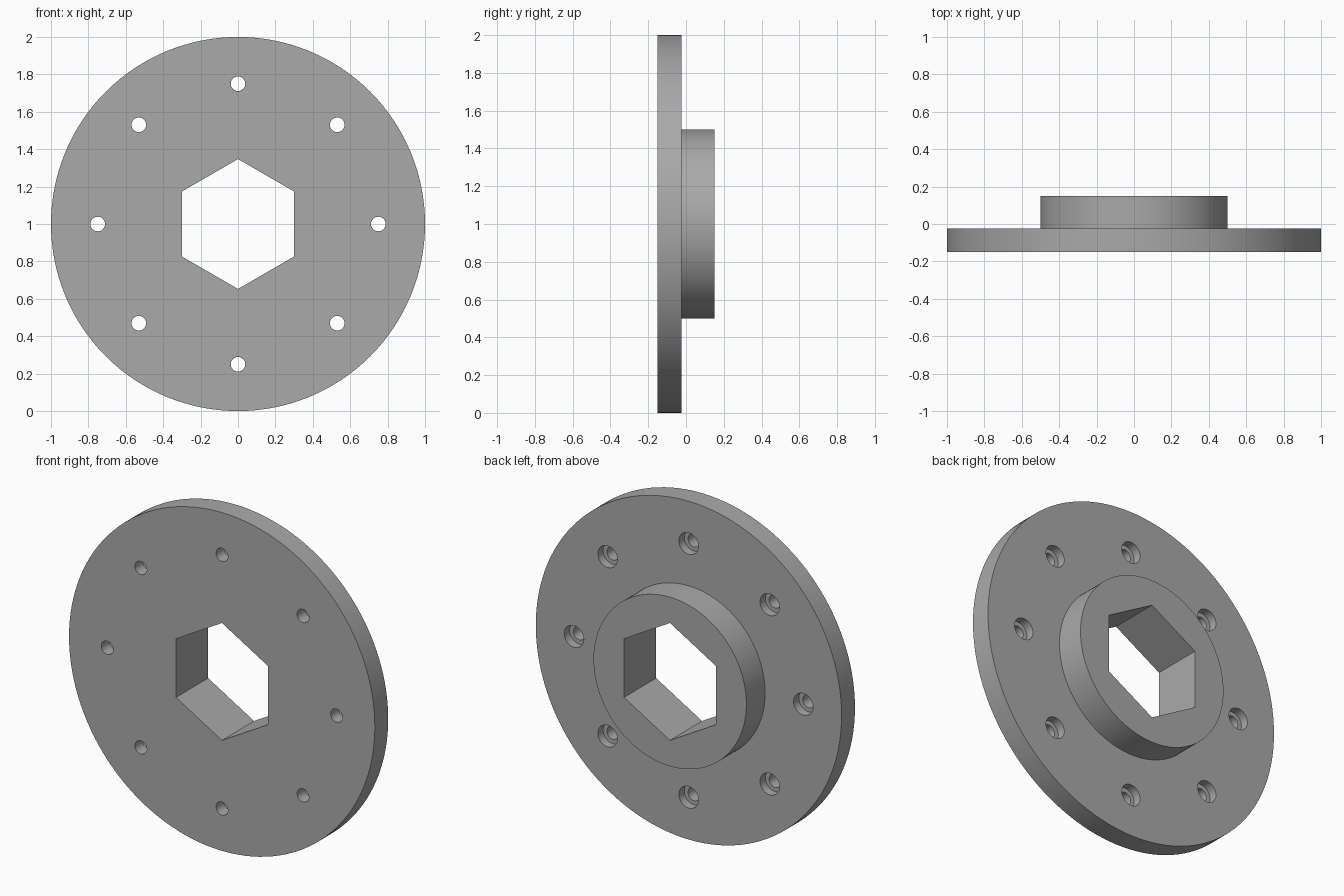
import bpy, bmesh, math
from mathutils import Matrix

cube = bpy.data.objects.get("Cube")
if cube:
    bpy.data.objects.remove(cube, do_unlink=True)

CENTRE_Z = 1.0
FRONT, STEP, BACK = -0.15, -0.025, 0.15

steel = bpy.data.materials.new("grey_steel")
steel.use_nodes = True
grey = (0.40, 0.40, 0.40, 1)
steel.diffuse_color = grey
steel.node_tree.nodes["Principled BSDF"].inputs["Base Color"].default_value = grey


def turned(name, profile, sides, x=0.0, z=CENTRE_Z, turn=0.0):
    """Solid of revolution about the y axis from (radius, y) points."""
    bm = bmesh.new()
    rings = []
    for r, y in profile:
        ring = []
        for i in range(sides):
            a = turn + math.tau * i / sides
            ring.append(bm.verts.new((x + r * math.cos(a), y, z + r * math.sin(a))))
        rings.append(ring)
    for a, b in zip(rings, rings[1:]):
        for i in range(sides):
            j = (i + 1) % sides
            bm.faces.new((a[i], a[j], b[j], b[i]))
    bm.faces.new(rings[0])
    bm.faces.new(rings[-1])
    bmesh.ops.recalc_face_normals(bm, faces=bm.faces)
    mesh = bpy.data.meshes.new(name)
    bm.to_mesh(mesh)
    bm.free()
    mesh.materials.append(steel)
    obj = bpy.data.objects.new(name, mesh)
    bpy.context.collection.objects.link(obj)
    return obj


# Flange plate with raised round hub on the back
flange = turned("hub_flange", [(1, FRONT), (1, STEP), (0.5, STEP), (0.5, BACK)], 128)

# Hexagonal bore with points up and down
cutters = [turned("hex_bore_cutter", [(0.347, FRONT - 0.1), (0.347, BACK + 0.1)],
                  6, turn=math.pi / 6)]

# Eight bolt holes, counterbored from the back
seat = STEP - 0.05
bolt = [(0.039, FRONT - 0.1), (0.039, seat), (0.064, seat), (0.064, STEP + 0.1)]
for i in range(8):
    a = math.tau * i / 8
    cutters.append(turned("bolt_hole_cutter", bolt, 32,
                          0.75 * math.cos(a), CENTRE_Z + 0.75 * math.sin(a)))

# Cut, then discard the cutters
bpy.context.view_layer.objects.active = flange
for cutter in cutters:
    cut = flange.modifiers.new("cut", "BOOLEAN")
    cut.operation = "DIFFERENCE"
    cut.solver = "EXACT"
    cut.object = cutter
    bpy.ops.object.modifier_apply(modifier=cut.name)
    bpy.data.objects.remove(cutter, do_unlink=True)

bpy.ops.object.select_all(action="DESELECT")
flange.select_set(True)
bpy.ops.object.shade_smooth_by_angle(angle=math.radians(30))
